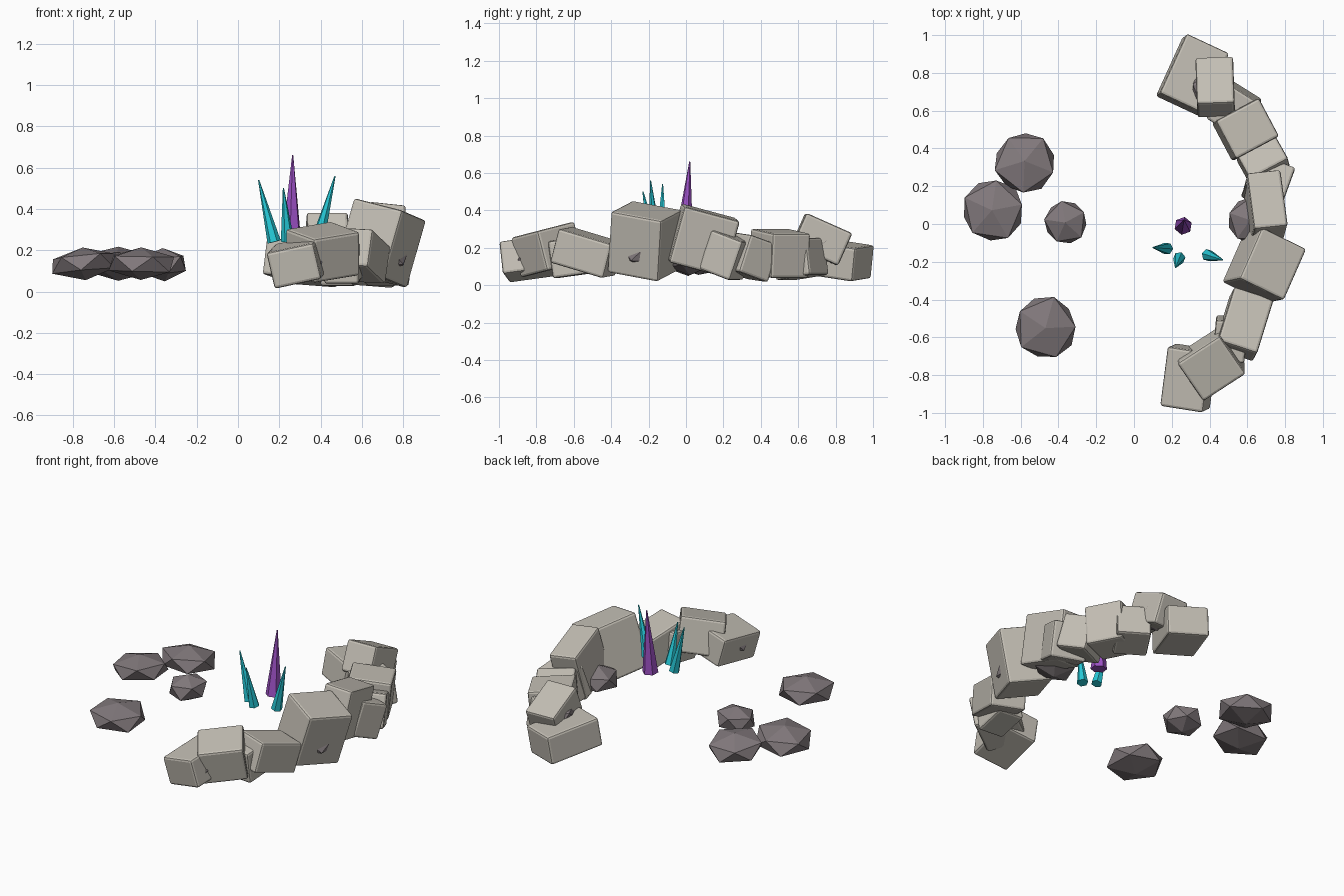
import bpy, random
from math import radians
from mathutils import Vector

random.seed(4)


def material(name, rgb):
    m = bpy.data.materials.new(name)
    m.diffuse_color = (*rgb, 1)
    return m


STONE = material("pale_stone", (0.55, 0.52, 0.46))
ROCK = material("dark_rock", (0.22, 0.19, 0.20))
CYAN = material("cyan_crystal", (0.02, 0.6, 0.7))
PURPLE = material("purple_crystal", (0.33, 0.08, 0.55))


def finish(name, mat):
    o = bpy.context.object
    o.name = name
    o.data.materials.append(mat)
    return o


def block(loc, size, rot):
    bpy.ops.mesh.primitive_cube_add(size=1, location=loc, rotation=[radians(a) for a in rot])
    o = finish("wall_block", STONE)
    o.scale = size
    bpy.ops.object.transform_apply(location=False, rotation=False, scale=True)
    b = o.modifiers.new("bevel", 'BEVEL')
    b.width = 0.014
    b.segments = 2


def rock(loc, r, spin):
    bpy.ops.mesh.primitive_ico_sphere_add(subdivisions=1, radius=1, location=loc,
                                          rotation=(random.uniform(-.1, .1), random.uniform(-.1, .1), spin))
    o = finish("boulder", ROCK)
    for v in o.data.vertices:
        v.co *= random.uniform(0.97, 1.06)
    o.scale = (r * 1.09, r * 1.09, 0.08)


def crystal(base, tip, r, mat):
    a, b = Vector(base), Vector(tip)
    d = b - a
    bpy.ops.mesh.primitive_cone_add(vertices=6, radius1=r, radius2=0.003, depth=d.length, location=(a + b) / 2)
    o = finish("crystal", mat)
    o.rotation_euler = d.to_track_quat('Z', 'Y').to_euler()


# Curved wall of tumbled blocks: centre, size, rotation in degrees
for args in [
    ((0.31, 0.79, 0.14), (0.25, 0.35, 0.18), (-8, 4, -25)),
    ((0.43, 0.725, 0.245), (0.20, 0.27, 0.19), (-24, 0, 2)),
    ((0.53, 0.61, 0.14), (0.20, 0.22, 0.20), (8, 0, -32)),
    ((0.59, 0.50, 0.17), (0.26, 0.23, 0.24), (0, 6, 28)),
    ((0.68, 0.34, 0.15), (0.23, 0.19, 0.21), (-18, 4, 28)),
    ((0.71, 0.22, 0.16), (0.22, 0.19, 0.22), (-20, 0, -20)),
    ((0.695, 0.09, 0.24), (0.18, 0.31, 0.31), (-15, 6, 6)),
    ((0.69, -0.22, 0.235), (0.27, 0.30, 0.34), (-10, 13, -26)),
    ((0.58, -0.53, 0.175), (0.22, 0.31, 0.19), (-16, 3, -18)),
    ((0.51, -0.61, 0.15), (0.17, 0.22, 0.20), (8, 0, -5)),
    ((0.41, -0.74, 0.19), (0.27, 0.25, 0.22), (12, -8, 33)),
    ((0.29, -0.815, 0.145), (0.235, 0.32, 0.18), (8, -12, -9)),
]:
    block(*args)

# Flattened boulders: four in the open, the rest half buried in the wall
for args in [
    ((-0.745, 0.07, 0.135), 0.165, 0.2), ((-0.58, 0.325, 0.135), 0.16, 0.9),
    ((-0.36, 0.01, 0.13), 0.112, 0.5), ((-0.47, -0.55, 0.135), 0.165, 1.3),
    ((0.62, 0.02, 0.135), 0.125, 0.3), ((0.70, -0.22, 0.16), 0.125, 0.0),
    ((0.55, -0.59, 0.17), 0.125, 0.7), ((0.29, -0.84, 0.14), 0.135, 1.1),
    ((0.42, 0.71, 0.22), 0.12, 0.4),
]:
    rock(*args)

# Crystal cluster: base, tip, radius
crystal((0.26, -0.01, 0.255), (0.265, 0.02, 0.66), 0.048, PURPLE)
crystal((0.175, -0.13, 0.24), (0.10, -0.125, 0.54), 0.033, CYAN)
crystal((0.24, -0.18, 0.245), (0.22, -0.23, 0.50), 0.033, CYAN)
crystal((0.39, -0.165, 0.26), (0.47, -0.19, 0.56), 0.033, CYAN)
